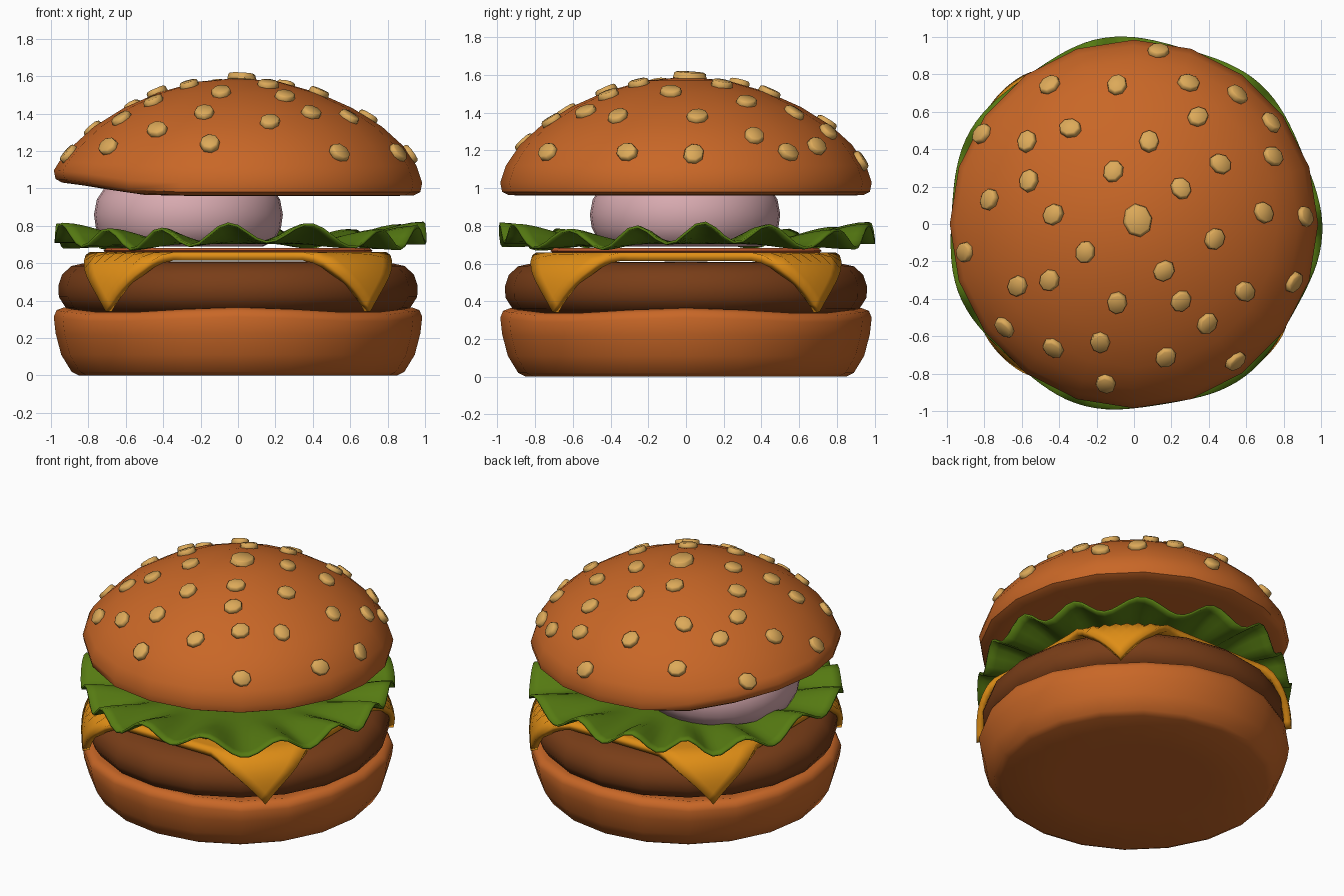
import bpy, bmesh, math, random
from mathutils import Matrix, Vector
from mathutils.bvhtree import BVHTree

random.seed(4)
cube = bpy.data.objects.get("Cube")
if cube:
    bpy.data.objects.remove(cube, do_unlink=True)


def material(name, r, g, b):
    mat = bpy.data.materials.new(name)
    mat.use_nodes = True
    mat.diffuse_color = (r, g, b, 1)
    bsdf = mat.node_tree.nodes["Principled BSDF"]
    bsdf.inputs["Base Color"].default_value = (r, g, b, 1)
    bsdf.inputs["Roughness"].default_value = 0.7
    return mat


bread = material("toasted bread", 0.58, 0.135, 0.02)
seed_tan = material("sesame tan", 0.72, 0.40, 0.10)
leaf_green = material("leaf green", 0.092, 0.195, 0.006)
cheese_yellow = material("cheese yellow", 0.74, 0.27, 0.008)
meat_brown = material("meat brown", 0.19, 0.047, 0.009)
onion_pink = material("onion pink", 0.68, 0.40, 0.43)
tomato_red = material("tomato red", 0.60, 0.12, 0.03)


def smoothstep(low, high, value):
    t = max(0.0, min(1.0, (value - low) / (high - low)))
    return t * t * (3 - 2 * t)


def finish(name, bm, mat, angle=50, thickness=0):
    """Turn a bmesh into a smooth shaded object, optionally thickened."""
    bmesh.ops.remove_doubles(bm, verts=bm.verts, dist=0.0005)
    bmesh.ops.recalc_face_normals(bm, faces=bm.faces)
    mesh = bpy.data.meshes.new(name)
    bm.to_mesh(mesh)
    bm.free()
    mesh.materials.append(mat)
    obj = bpy.data.objects.new(name, mesh)
    bpy.context.collection.objects.link(obj)
    bpy.ops.object.select_all(action="DESELECT")
    obj.select_set(True)
    bpy.context.view_layer.objects.active = obj
    bpy.ops.object.shade_smooth_by_angle(angle=math.radians(angle))
    if thickness:
        mod = obj.modifiers.new("thickness", "SOLIDIFY")
        mod.thickness = thickness
        mod.offset = 0
    return obj


def sheet(rows, closed):
    """Skin rows of points with quads."""
    bm = bmesh.new()
    grid = [[bm.verts.new(p) for p in row] for row in rows]
    count = len(rows[0])
    for a, b in zip(grid, grid[1:]):
        for i in range(count if closed else count - 1):
            j = (i + 1) % count
            bm.faces.new((a[i], a[j], b[j], b[i]))
    return bm


def lathe(name, profile, mat, shape=None, sides=20, center=(0, 0)):
    """Revolve a radius-height profile, with an optional reshaping rule."""
    rows = []
    for r, z in profile:
        row = []
        for i in range(sides):
            a = math.tau * i / sides
            p = Vector((center[0] + r * math.cos(a), center[1] + r * math.sin(a), z))
            row.append(shape(p) if shape else p)
        rows.append(row)
    return finish(name, sheet(rows, True), mat)


# Bottom bun with a gently wavy rim
def wavy_rim(p):
    weight = smoothstep(0.15, 0.33, p.z) * smoothstep(0.5, 0.9, math.hypot(p.x, p.y))
    p.z += 0.014 * weight * math.cos(4 * math.atan2(p.y, p.x))
    return p


lathe("bottom_bun", [(0, 0), (0.5, 0), (0.85, 0), (0.89, 0.02), (0.945, 0.11),
                     (0.975, 0.22), (0.985, 0.30), (0.97, 0.335), (0.93, 0.35),
                     (0.87, 0.335), (0.5, 0.33), (0, 0.33)], bread, wavy_rim)

# Meat patty
lathe("patty", [(0, 0.33), (0.84, 0.33), (0.92, 0.36), (0.958, 0.42), (0.96, 0.48),
                (0.94, 0.54), (0.89, 0.585), (0.8, 0.605), (0, 0.61)], meat_brown)


# Cheese slice: a square sheet whose corners fold down over the patty
def drape(x, y):
    r = math.hypot(x, y)
    over = max(0.0, r - 0.86)
    if over:
        k = (0.86 + 0.12 * (1 - math.exp(-over / 0.05))) / r
        x, y = x * k, y * k
    return Vector((x, y, 0.637 - 1.15 * over * smoothstep(-0.04, 0.08, over)))


steps = 32
span = [0.79 * (2 * i / steps - 1) for i in range(steps + 1)]
finish("cheese_slice", sheet([[drape(x, y) for x in span] for y in span], False),
       cheese_yellow, thickness=0.045)

# Tomato slice
lathe("tomato_slice", [(0, 0.65), (0.7, 0.65), (0.72, 0.667), (0.7, 0.682), (0, 0.682)],
      tomato_red)


# Lettuce leaf: a disc that ruffles towards its edge
def ruffle(r, a):
    edge = smoothstep(0.5, 1.0, r)
    wave = math.sin(15 * a + 0.8 * math.sin(3 * a)) * 0.052 + 0.02 * math.sin(4 * a + 1)
    spread = r * (1 + edge * (0.016 * math.sin(7 * a + 2) - 0.008))
    return Vector((spread * math.cos(a), spread * math.sin(a),
                   0.71 + edge * (0.035 + wave)))


radii = [0, 0.3, 0.5, 0.6, 0.7, 0.8, 0.88, 0.94, 1.0]
finish("lettuce_leaf", sheet([[ruffle(r, math.tau * i / 120) for i in range(120)]
                              for r in radii], True), leaf_green, thickness=0.014)

# Onion slice pushed to one side
lathe("onion_slice", [(0, 0.69), (0.40, 0.69), (0.46, 0.72), (0.495, 0.79), (0.505, 0.86),
                      (0.49, 0.94), (0.45, 1.0), (0.38, 1.03), (0, 1.04)],
      onion_pink, sides=32, center=(-0.265, -0.005))


# Top bun, with its lower edge lifted on the onion's side
def lift(p):
    p.z += 0.07 * smoothstep(0.4, 1.0, -p.x) * (1 - smoothstep(1.0, 1.2, p.z))
    return p


top_bun = lathe("top_bun", [(0, 0.965), (0.35, 0.965), (0.65, 0.965), (0.85, 0.96),
                            (0.94, 0.963), (0.975, 0.98), (0.985, 1.03), (0.955, 1.12),
                            (0.88, 1.23), (0.77, 1.33), (0.61, 1.43), (0.43, 1.51),
                            (0.22, 1.57), (0, 1.59)], bread, lift)

# Sesame seeds, placed in hundredths and laid flat on the bun's surface
spots = [(13, 92), (-45, 74), (-9, 74), (29, 75), (55, 69), (34, 57), (73, 54), (-81, 48),
         (-34, 51), (-57, 44), (8, 44), (74, 36), (46, 32), (-56, 23), (-11, 28), (25, 19),
         (-77, 13), (-43, 5), (2, 2), (69, 6), (91, 4), (-90, -15), (-26, -15), (43, -8),
         (85, -31), (16, -25), (-62, -33), (-45, -30), (-9, -42), (25, -41), (59, -36),
         (39, -53), (-69, -55), (-43, -66), (-18, -63), (17, -71), (54, -73), (-15, -85)]
tree = BVHTree.FromPolygons([v.co for v in top_bun.data.vertices],
                            [p.vertices for p in top_bun.data.polygons])
seeds = bmesh.new()
for x, y in spots:
    hit, normal, _, _ = tree.ray_cast(Vector((x / 100, y / 100, 3)), Vector((0, 0, -1)))
    if hit is None:
        continue
    size = 1.45 if math.hypot(x, y) < 5 else 1.0
    place = (Matrix.Translation(hit + normal * 0.008)
             @ normal.to_track_quat("Z", "Y").to_matrix().to_4x4()
             @ Matrix.Rotation(random.uniform(0, math.pi), 4, "Z")
             @ Matrix.Diagonal((1.1 * size, 0.95 * size, 1, 1)))
    made = bmesh.ops.create_cone(seeds, cap_ends=True, segments=8, radius1=0.058,
                                 radius2=0.052, depth=0.04, matrix=place)
    top = max((f for f in made["verts"][0].link_faces), key=lambda f: len(f.verts))
    bmesh.ops.bevel(seeds, geom=list({e for v in made["verts"] for e in v.link_edges
                                      if any(len(f.verts) == 8 for f in e.link_faces)}),
                    offset=0.007, segments=1, affect="EDGES")
finish("sesame_seeds", seeds, seed_tan)
